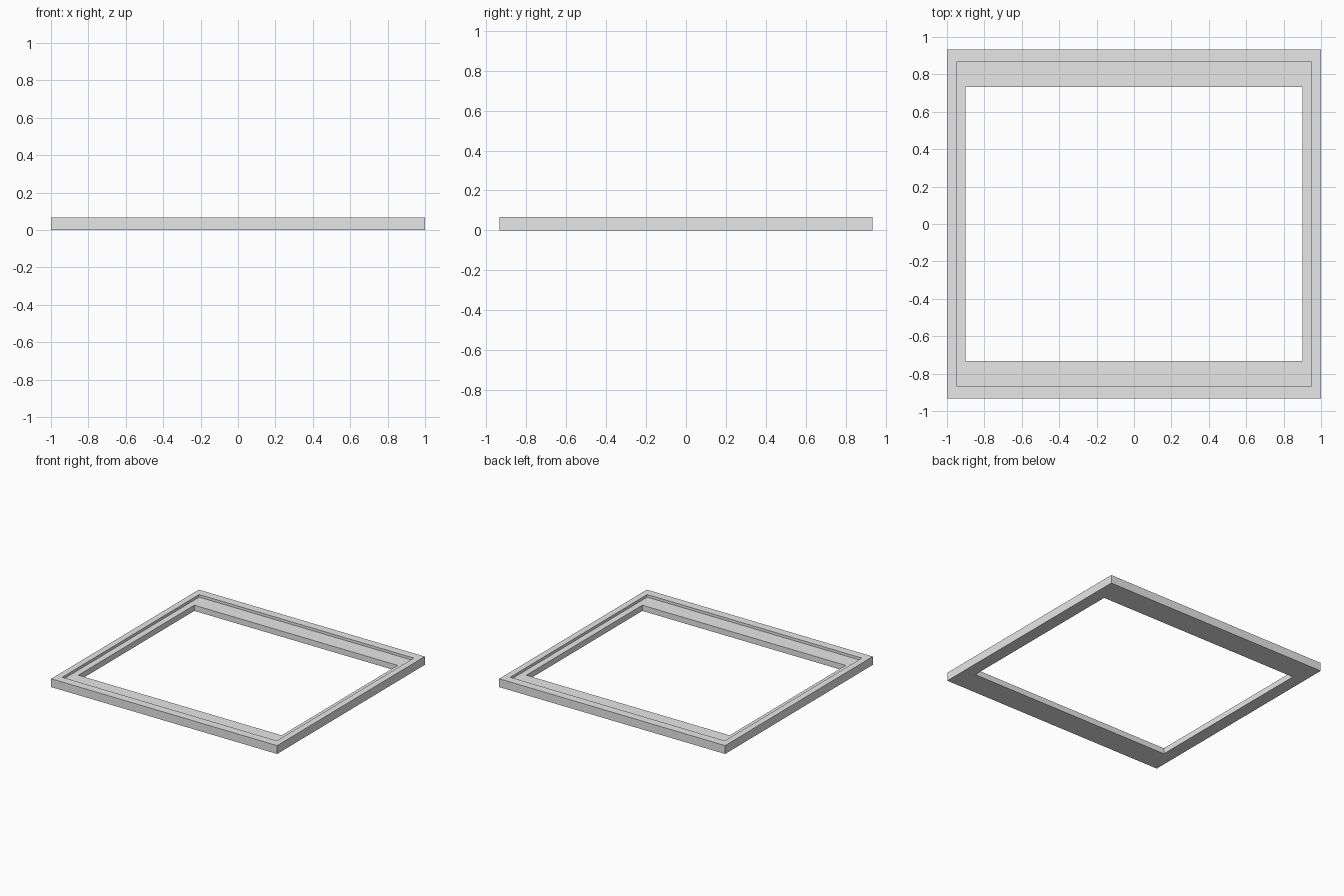
import bpy
import bmesh

# Remove the default cube only
cube = bpy.data.objects.get("Cube")
if cube:
    bpy.data.objects.remove(cube, do_unlink=True)

# Overall sizes: half widths in x and y, and heights
OUTER = (1.0, 0.933)
RECESS = (0.95, 0.866)
OPENING = (0.9, 0.733)
TOP, LEDGE = 0.067, 0.046

# Plain grey material
grey = bpy.data.materials.new("light grey")
grey.use_nodes = True
colour = (0.8, 0.8, 0.8, 1)
grey.diffuse_color = colour
grey.node_tree.nodes["Principled BSDF"].inputs["Base Color"].default_value = colour


def ring(bm, half, z):
    """Rectangular loop of four vertices."""
    x, y = half
    return [bm.verts.new((sx * x, sy * y, z))
            for sx, sy in ((-1, -1), (1, -1), (1, 1), (-1, 1))]


# Frame: stepped section swept round the rectangle
bm = bmesh.new()
section = [(OUTER, 0), (OUTER, TOP), (RECESS, TOP),
           (RECESS, LEDGE), (OPENING, LEDGE), (OPENING, 0)]
rings = [ring(bm, half, z) for half, z in section]
for a, b in zip(rings, rings[1:] + rings[:1]):
    for i in range(4):
        j = (i + 1) % 4
        bm.faces.new((a[i], a[j], b[j], b[i]))
bmesh.ops.recalc_face_normals(bm, faces=bm.faces)

mesh = bpy.data.meshes.new("rebated_frame")
bm.to_mesh(mesh)
bm.free()
mesh.materials.append(grey)
frame = bpy.data.objects.new("rebated_frame", mesh)
bpy.context.collection.objects.link(frame)
